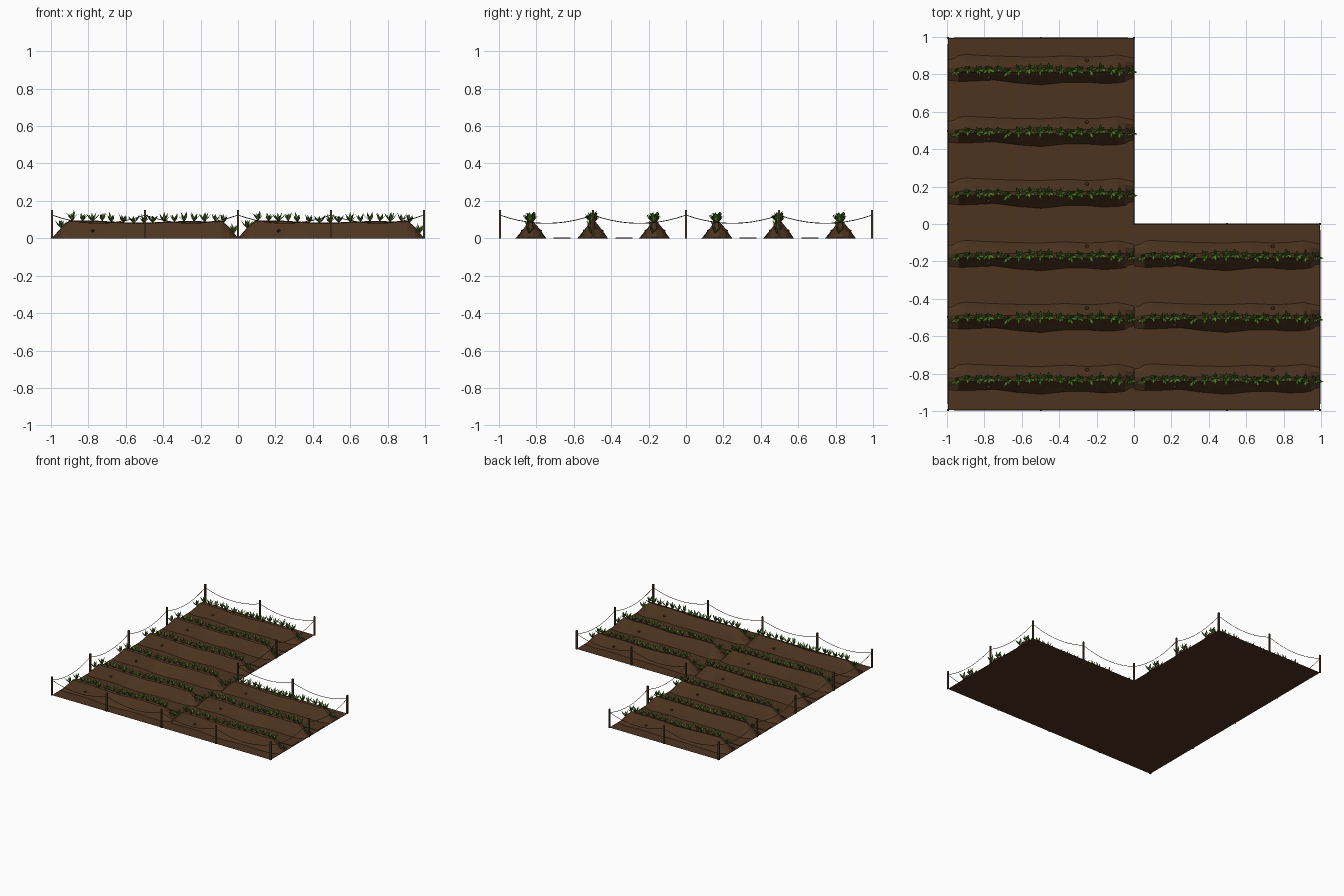
import bpy, bmesh, math, random
from mathutils import Vector

if "Cube" in bpy.data.objects:
    bpy.data.objects.remove(bpy.data.objects["Cube"])

random.seed(4)
E = 0.994                      # half extent of the field
TILES = [(-E / 2, E / 2), (-E / 2, -E / 2), (E / 2, -E / 2)]
ROWS = (-0.33, 0.0, 0.33)


def material(name, rgb):
    m = bpy.data.materials.new(name)
    m.diffuse_color = (*rgb, 1)
    m.use_nodes = True
    m.node_tree.nodes["Principled BSDF"].inputs["Base Color"].default_value = m.diffuse_color
    return m


SOIL = material("brown soil", (0.074, 0.034, 0.0140))
WOOD = material("dark wood", (0.085, 0.050, 0.024))
ROPE = material("dark rope", (0.030, 0.020, 0.011))
LEAF = material("dark green leaf", (0.045, 0.125, 0.012))
LIGHT = material("bright green leaf", (0.085, 0.21, 0.017))


def mesh_from(bm, name, *mats):
    me = bpy.data.meshes.new(name)
    bm.to_mesh(me)
    bm.free()
    for m in mats:
        me.materials.append(m)
    return me


def place(me, name, loc=(0, 0, 0)):
    ob = bpy.data.objects.new(name, me)
    ob.location = loc
    bpy.context.collection.objects.link(ob)
    return ob


# L-shaped ground sheet
bm = bmesh.new()
corners = [(-E, -E), (E, -E), (E, 0), (0, 0), (0, E), (-E, E)]
bm.faces.new([bm.verts.new((x, y, 0.001)) for x, y in corners])
bm.faces.new([bm.verts.new((x, y, 0)) for x, y in reversed(corners)])
place(mesh_from(bm, "ground", SOIL), "ground")


# Soil ridge: x, south edge, north edge, crest height
SECTIONS = [(-0.495, -0.06, 0.065, 0.004), (-0.44, -0.065, 0.075, 0.066),
            (-0.405, -0.065, 0.08, 0.095), (-0.25, -0.058, 0.072, 0.094),
            (-0.12, -0.075, 0.068, 0.086), (0.0, -0.084, 0.066, 0.083),
            (0.13, -0.07, 0.073, 0.09), (0.25, -0.07, 0.066, 0.093),
            (0.33, -0.077, 0.07, 0.09), (0.41, -0.074, 0.078, 0.094),
            (0.45, -0.068, 0.07, 0.06), (0.495, -0.06, 0.06, 0.004)]


def crest(x):
    for a, b in zip(SECTIONS, SECTIONS[1:]):
        if a[0] <= x <= b[0]:
            return a[3] + (b[3] - a[3]) * (x - a[0]) / (b[0] - a[0])
    return 0


bm = bmesh.new()
rings = []
for x, s, n, h in SECTIONS:
    prof = [(s, 0), (s * 0.6, h * 0.48), (-0.014, h * 0.95), (0.008, h),
            (n * 0.6, h * 0.48), (n, 0)]
    rings.append([bm.verts.new((x, y, z)) for y, z in prof])
for a, b in zip(rings, rings[1:]):
    for i in range(5):
        bm.faces.new((a[i], b[i], b[i + 1], a[i + 1]))
for r in (rings[0], rings[-1]):
    bm.faces.new(r)
bmesh.ops.recalc_face_normals(bm, faces=bm.faces)
ridge = mesh_from(bm, "soil_ridge", SOIL)

# Two clods, one on each slope
bm = bmesh.new()
for p in ((-0.28, -0.045, 0.04), (0.245, 0.047, 0.04)):
    made = bmesh.ops.create_icosphere(bm, subdivisions=1, radius=0.011)["verts"]
    for v in made:
        v.co = Vector((v.co.x, v.co.y, v.co.z * 0.75)) + Vector(p)
clods = mesh_from(bm, "clods", SOIL)

# Low flat strip between ridges
bm = bmesh.new()
bmesh.ops.create_cube(bm, size=1)
bmesh.ops.scale(bm, vec=(0.98, 0.09, 0.005), verts=bm.verts)
bmesh.ops.translate(bm, vec=(0, 0, 0.0025), verts=bm.verts)
strip = mesh_from(bm, "furrow_strip", SOIL)


# Crop row: tufts of flat pointed leaves
def leaf(bm, base, ang, tilt, length, width, mat):
    out = Vector((math.cos(ang), math.sin(ang), 0))
    side = Vector((-out.y, out.x, 0)) * width
    along = (out * math.sin(tilt) + Vector((0, 0, 1)) * math.cos(tilt)) * length
    pts = (base, base + along * 0.5 - side, base + along, base + along * 0.5 + side)
    bm.faces.new([bm.verts.new(p) for p in pts]).material_index = mat


bm = bmesh.new()
for i in range(18):
    x = -0.445 + 0.925 * i / 17 + random.uniform(-0.006, 0.006)
    base = Vector((x, random.uniform(-0.012, 0.004), crest(x) - 0.004))
    spin = random.uniform(0, 6.28)
    for k in range(6):
        leaf(bm, base, spin + k * math.tau / 6 + random.uniform(-0.2, 0.2),
             random.uniform(0.3, 0.85), random.uniform(0.045, 0.062),
             0.0085, k % 2)
crop = mesh_from(bm, "crop_row", LEAF, LIGHT)

for tx, ty in TILES:
    for ry in ROWS:
        at = (tx, ty + ry, 0)
        place(ridge, "soil_ridge", at)
        place(clods, "clods", at)
        place(crop, "crop_row", at)
    for sy in (-0.165, 0.165):
        place(strip, "furrow_strip", (tx, ty + sy, 0))

# Square fence posts every half tile around the outline
bm = bmesh.new()
bmesh.ops.create_cube(bm, size=1)
bmesh.ops.scale(bm, vec=(0.012, 0.012, 0.152), verts=bm.verts)
bmesh.ops.translate(bm, vec=(0, 0, 0.076), verts=bm.verts)
post = mesh_from(bm, "fence_post", WOOD)
posts = []
for (ax, ay), (bx, by) in zip(corners, corners[1:] + corners[:1]):
    n = round(max(abs(bx - ax), abs(by - ay)) / (E / 2))
    posts += [(ax + (bx - ax) * i / n, ay + (by - ay) * i / n) for i in range(n)]
for x, y in posts:
    place(post, "fence_post", (x, y, 0))

# Sagging rope hung from post to post
cu = bpy.data.curves.new("rope", "CURVE")
cu.dimensions = "3D"
cu.bevel_depth = 0.002
cu.bevel_resolution = 0
cu.materials.append(ROPE)
path = []
for (ax, ay), (bx, by) in zip(posts, posts[1:] + posts[:1]):
    for i in range(10):
        t = i / 10
        path.append((ax + (bx - ax) * t, ay + (by - ay) * t,
                     0.124 - 0.044 * 4 * t * (1 - t), 1))
sp = cu.splines.new("POLY")
sp.points.add(len(path) - 1)
for pt, co in zip(sp.points, path):
    pt.co = co
sp.use_cyclic_u = True
place(cu, "rope")
